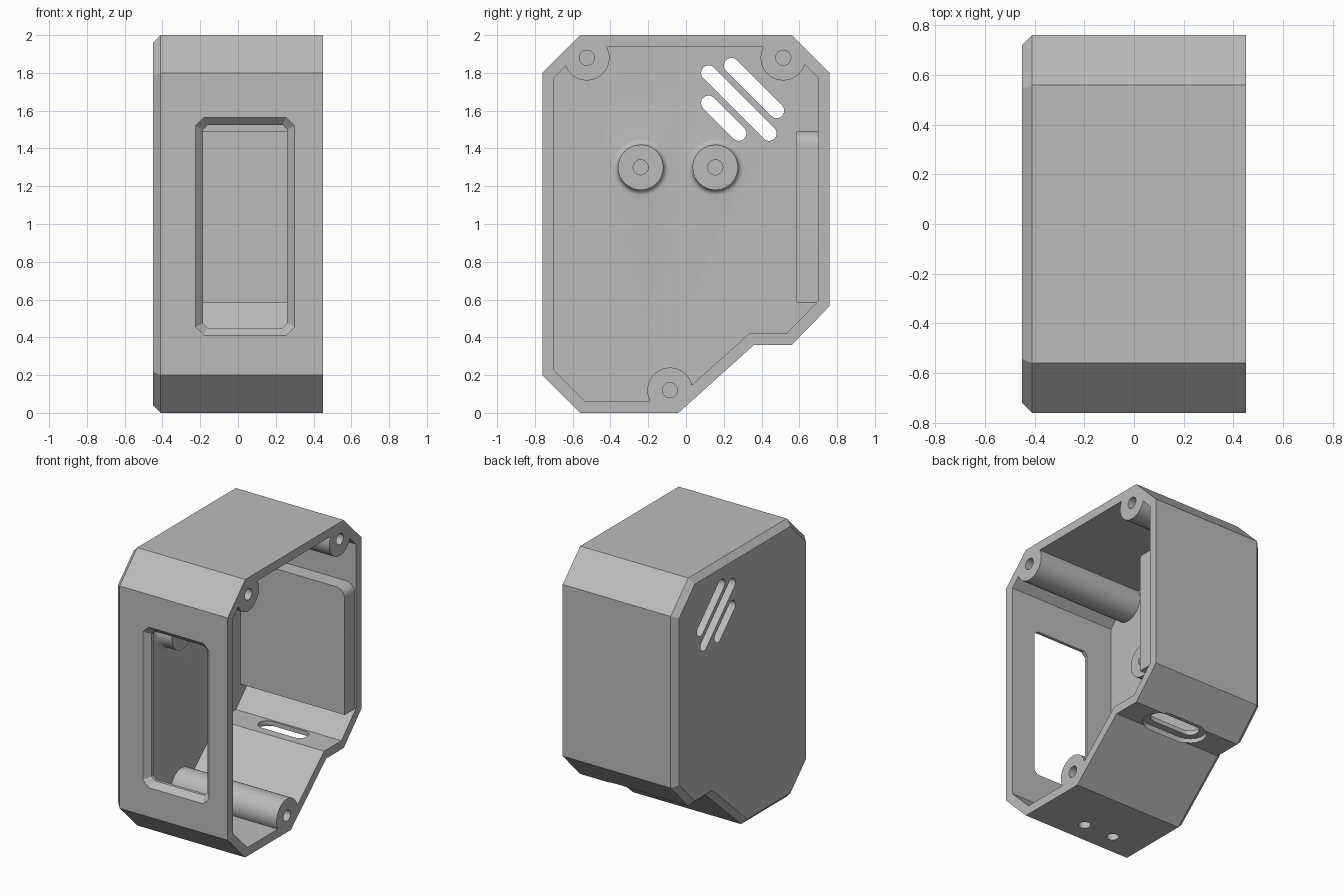
import bpy, bmesh, math
from mathutils import Vector

if "Cube" in bpy.data.objects:
    bpy.data.objects.remove(bpy.data.objects["Cube"])

grey = bpy.data.materials.new("plain_grey")
grey.use_nodes = True
grey.diffuse_color = (0.5, 0.5, 0.5, 1)
grey.node_tree.nodes["Principled BSDF"].inputs["Base Color"].default_value = (0.5, 0.5, 0.5, 1)


def loft(name, rings):
    """Closed solid through rings of 3D points with equal counts."""
    bm = bmesh.new()
    loops = [[bm.verts.new(p) for p in ring] for ring in rings]
    n = len(loops[0])
    for a, b in zip(loops, loops[1:]):
        for i in range(n):
            j = (i + 1) % n
            bm.faces.new((a[i], a[j], b[j], b[i]))
    bm.faces.new(loops[0][::-1])
    bm.faces.new(loops[-1])
    bmesh.ops.recalc_face_normals(bm, faces=bm.faces)
    mesh = bpy.data.meshes.new(name)
    bm.to_mesh(mesh)
    bm.free()
    mesh.materials.append(grey)
    obj = bpy.data.objects.new(name, mesh)
    bpy.context.collection.objects.link(obj)
    return obj


def cut(target, cutter):
    """Subtract the cutter, apply, and discard it."""
    cutter.hide_render = True
    mod = target.modifiers.new("cut", "BOOLEAN")
    mod.operation, mod.solver, mod.object = "DIFFERENCE", "EXACT", cutter
    bpy.context.view_layer.update()
    graph = bpy.context.evaluated_depsgraph_get()
    mesh = bpy.data.meshes.new_from_object(target.evaluated_get(graph))
    target.modifiers.clear()
    target.data = mesh
    bpy.data.objects.remove(cutter)


def along_x(poly, x):
    return [(x, y, z) for y, z in poly]


def along_z(poly, z):
    return [(x, y, z) for x, y in poly]


def inset(poly, d):
    """Offset a counter-clockwise polygon inwards by d."""
    out = []
    for i, p in enumerate(poly):
        p = Vector(p)
        a = (p - Vector(poly[i - 1])).normalized()
        b = (Vector(poly[(i + 1) % len(poly)]) - p).normalized()
        na, nb = Vector((-a.y, a.x)), Vector((-b.y, b.x))
        out.append(tuple(p + (na + nb) * d / (1 + na.dot(nb))))
    return out


def stadium(p, q, r, steps=12):
    """Rounded slot outline from p to q; a circle when p equals q."""
    p, q = Vector(p), Vector(q)
    d = q - p
    base = math.atan2(d.y, d.x) - math.pi / 2
    pts = []
    for k in range(2 * steps + 2):
        c = q if k <= steps else p
        step = k if k <= steps else k - 1
        t = base + math.pi * step / steps
        pts.append((c.x + r * math.cos(t), c.y + r * math.sin(t)))
    return pts


def circle(c, r, n=40):
    return [(c[0] + r * math.cos(math.tau * i / n), c[1] + r * math.sin(math.tau * i / n))
            for i in range(n)]


def window_ring(x0, x1, z0, z1, c, y):
    return [(x, y, z) for x, z in (
        (x0 + c, z0), (x1 - c, z0), (x1, z0 + c), (x1, z1 - c),
        (x1 - c, z1), (x0 + c, z1), (x0, z1 - c), (x0, z0 + c))]


OPEN, BACK, FLOOR = 0.45, -0.45, -0.39
profile = [(-0.56, 0), (-0.04, 0), (0.36, 0.36), (0.56, 0.36), (0.76, 0.565),
           (0.76, 1.8), (0.56, 2), (-0.56, 2), (-0.76, 1.8), (-0.76, 0.2)]
bosses = [(-0.525, 1.88), (0.515, 1.88), (-0.085, 0.12)]
posts = [(-0.24, 1.3), (0.155, 1.3)]

# Outer body, chamfered around the closed side
body = loft("enclosure_body", [along_x(inset(profile, 0.04), BACK),
                               along_x(profile, BACK + 0.04), along_x(profile, OPEN)])

# Hollow core, with the bosses, posts and inner pad left standing
inner = inset(profile, 0.062)
core = loft("core", [along_x(inner, FLOOR), along_x(inner, 0.6)])
for c in bosses:
    cut(core, loft("boss", [along_x(circle(c, 0.12), x) for x in (-0.6, 0.7)]))
for c in posts:
    rings = [along_x(circle(c, 0.12), -0.275)]
    for k in range(7):
        t = math.pi / 2 * k / 6
        rings.append(along_x(circle(c, 0.15 - 0.03 * math.cos(t)),
                             FLOOR + 0.03 - 0.03 * math.sin(t)))
    rings.append(along_x(circle(c, 0.15), FLOOR - 0.1))
    cut(core, loft("post", rings))
pad = [(-0.6, 0.585), (0.44, 0.585)]
for k in range(9):
    t = math.pi / 2 * k / 8
    pad.append((0.37 + 0.07 * math.cos(t), 1.42 + 0.07 * math.sin(t)))
pad.append((-0.6, 1.49))
cut(core, loft("pad", [[(x, y, z) for x, z in pad] for y in (0.585, 0.8)]))
cut(body, core)

# Screw holes in bosses and posts
for c in bosses:
    cut(body, loft("hole", [along_x(circle(c, 0.04, 24), x) for x in (0.0, 0.6)]))
for c in posts:
    cut(body, loft("hole", [along_x(circle(c, 0.04, 24), x) for x in (-0.36, 0)]))

# Diagonal vent slots
for p, q in (((0.12, 1.8), (0.44, 1.48)), ((0.24, 1.84), (0.48, 1.6)), ((0.12, 1.64), (0.28, 1.48))):
    cut(body, loft("vent", [along_x(stadium(p, q, 0.04), x) for x in (-0.6, -0.3)]))

# Front window with a bevelled frame
big, small = (-0.225, 0.3, 0.41, 1.565), (-0.185, 0.26, 0.45, 1.525)
cut(body, loft("window", [window_ring(*big, 0.045, -0.85), window_ring(*big, 0.045, -0.76),
                          window_ring(*small, 0.025, -0.72), window_ring(*small, 0.025, -0.6)]))

# Cable slot in the ledge with a shallow outer pocket
cut(body, loft("slot", [along_z(stadium((-0.09, 0.46), (0.17, 0.46), 0.06), z) for z in (0.2, 0.5)]))
cut(body, loft("pocket", [along_z(stadium((-0.09, 0.46), (0.17, 0.46), 0.11), z) for z in (0.2, 0.39)]))

# Pair of holes in the base
for x in (-0.163, 0.077):
    cut(body, loft("base_hole", [along_z(circle((x, -0.41), 0.04, 24), z) for z in (-0.1, 0.2)]))

# Smooth round surfaces, crisp edges
bpy.ops.object.select_all(action="DESELECT")
body.select_set(True)
bpy.context.view_layer.objects.active = body
bpy.ops.object.shade_smooth_by_angle(angle=math.radians(25))
